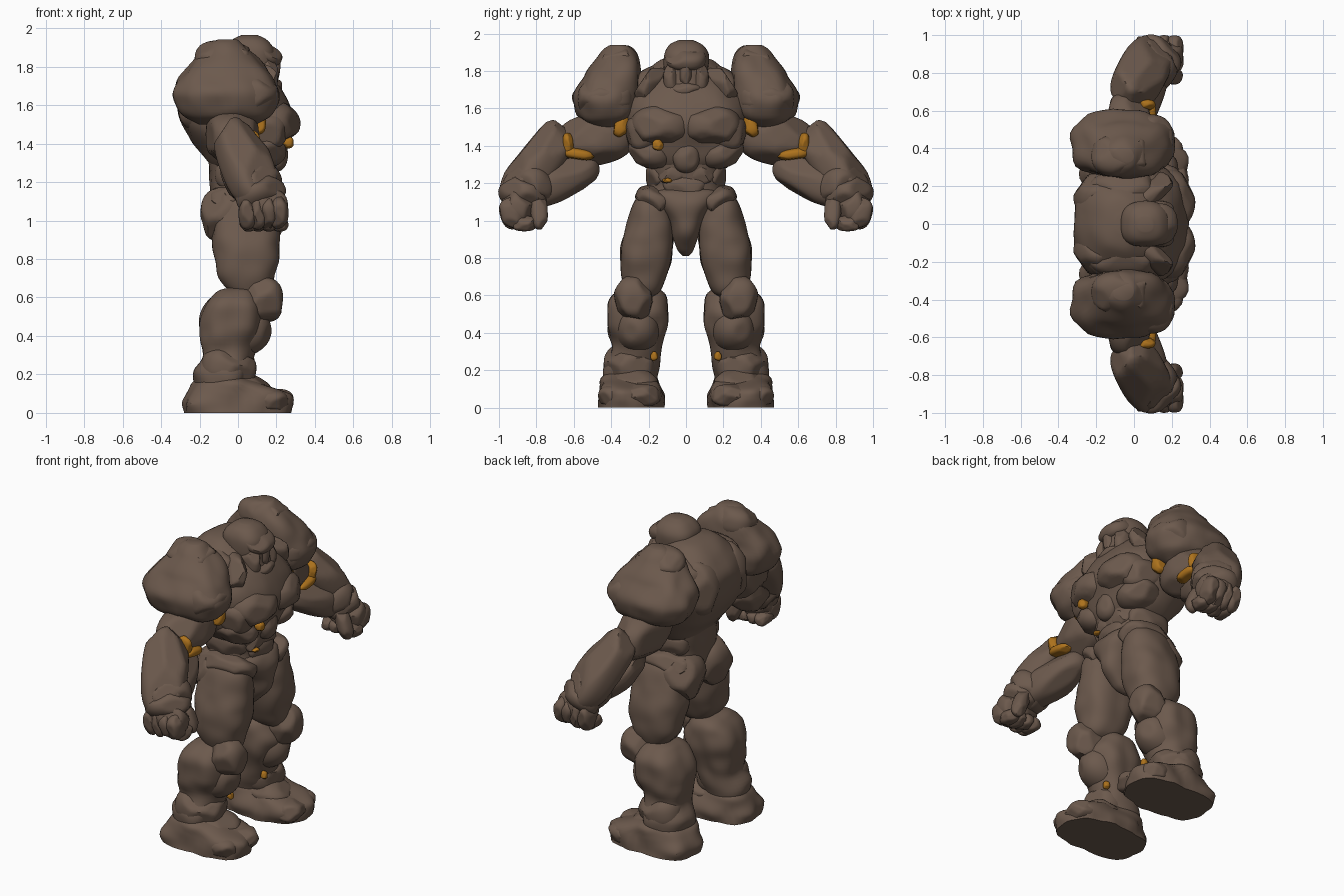
import bpy, bmesh, math, random
from mathutils import Vector, noise

random.seed(4)


def material(name, rgb):
    m = bpy.data.materials.new(name)
    m.diffuse_color = (*rgb, 1)
    return m


STONE = material("brown stone", (0.150, 0.101, 0.074))
GLOW = material("amber core", (0.42, 0.17, 0.012))


def finish(name, bm, mat, mirror):
    bmesh.ops.recalc_face_normals(bm, faces=bm.faces)
    me = bpy.data.meshes.new(name)
    bm.to_mesh(me)
    bm.free()
    me.materials.append(mat)
    ob = bpy.data.objects.new(name, me)
    bpy.context.collection.objects.link(ob)
    bpy.ops.object.select_all(action='DESELECT')
    ob.select_set(True)
    bpy.context.view_layer.objects.active = ob
    bpy.ops.object.shade_smooth_by_angle(angle=math.radians(40))
    if mirror:
        mod = ob.modifiers.new("mirror", 'MIRROR')
        mod.use_axis = (False, True, False)
        mod.use_mirror_merge = False
    return ob


def rock(name, loc, radii, axis=None, mirror=True, mat=STONE, power=2.6):
    """Rounded boulder with chipped flats; axis points its local z."""
    bm = bmesh.new()
    bmesh.ops.create_icosphere(bm, subdivisions=4, radius=1)
    flats = []
    for _ in range(12):
        n = Vector([random.gauss(0, 1) for _ in range(3)]).normalized()
        flats.append((n, random.uniform(0.88, 0.98)))
    turn = Vector(axis).to_track_quat('Z', 'Y') if axis else None
    for v in bm.verts:
        p = v.co / sum(abs(c) ** power for c in v.co) ** (1 / power)
        for n, h in flats:
            p *= min(1, h / max(p.dot(n), 0.01))
        p = Vector((p.x * radii[0], p.y * radii[1], p.z * radii[2]))
        if turn:
            p.rotate(turn)
        v.co = p + Vector(loc)
        v.co.z = max(v.co.z, 0)
    return finish(name, bm, mat, mirror)


def limb(name, a, b, r, r2=None, mirror=True):
    """Boulder stretched between two points."""
    a, b = Vector(a), Vector(b)
    return rock(name, (a + b) / 2, (r, r2 or r, (b - a).length / 2), b - a, mirror)


def loft(name, rows, mirror=True, power=2.5, rough=0.012, segs=40, steps=5):
    """Stacked rounded sections; each row is z, x0, x1, y0, y1 (or half width)."""
    rows = [Vector(r if len(r) == 5 else (*r[:3], -r[3], r[3])) for r in rows]
    fine = []
    for i in range(len(rows) - 1):
        p0, p1, p2 = rows[max(i - 1, 0)], rows[i], rows[i + 1]
        p3 = rows[min(i + 2, len(rows) - 1)]
        for k in range(steps):
            t = k / steps
            fine.append(0.5 * (2 * p1 + (p2 - p0) * t + (2 * p0 - 5 * p1 + 4 * p2 - p3) * t * t
                               + (3 * p1 - p0 - 3 * p2 + p3) * t ** 3))
    fine.append(rows[-1])
    bm = bmesh.new()
    rings = []
    for z, x0, x1, y0, y1 in fine:
        ring = []
        for s in range(segs):
            a = 2 * math.pi * s / segs
            c, d = math.cos(a), math.sin(a)
            k = (abs(c) ** power + abs(d) ** power) ** (-1 / power)
            off = Vector((c * k * (x1 - x0) / 2, d * k * (y1 - y0) / 2, 0))
            p = Vector(((x0 + x1) / 2, (y0 + y1) / 2, z)) + off
            p += off.normalized() * rough * (noise.noise(p * 9) - 0.2)
            ring.append(bm.verts.new(p))
        rings.append(ring)
    for lo, hi in zip(rings, rings[1:]):
        for s in range(segs):
            n = (s + 1) % segs
            bm.faces.new((lo[s], lo[n], hi[n], hi[s]))
    bm.faces.new(rings[0])
    bm.faces.new(rings[-1])
    return finish(name, bm, STONE, mirror)


# Torso
loft("chest_and_back", [(1.24, -.12, .15, .16), (1.32, -.17, .22, .26), (1.42, -.245, .26, .315),
                        (1.52, -.30, .29, .33), (1.62, -.32, .265, .33), (1.72, -.305, .20, .29),
                        (1.80, -.25, .12, .21), (1.86, -.17, .03, .14), (1.88, -.1, -.02, .05)], False)
loft("waist", [(.98, -.10, .15, .18), (1.10, -.14, .18, .22), (1.20, -.15, .19, .20),
               (1.32, -.16, .21, .22)], False)
rock("pectoral", (.16, .125, 1.51), (.17, .165, .12), (.1, 0, 1), power=2.2)
rock("side_pectoral", (.12, .225, 1.47), (.14, .1, .115), power=2.2)
rock("rib", (.12, .185, 1.365), (.13, .125, .085), (.1, -.3, 1), power=2.2)
rock("sternum_stone", (.2, 0, 1.345), (.06, .075, .09), mirror=False, power=2.2)
rock("upper_belly", (.13, .07, 1.25), (.07, .09, .075))
rock("lower_belly", (.13, .0, 1.17), (.075, .13, .085), mirror=False)
rock("side_belly", (.02, .14, 1.24), (.14, .075, .09))
rock("trapezius", (-.05, .15, 1.70), (.2, .12, .13), (0, .45, 1))
rock("back_slab", (-.165, .14, 1.63), (.135, .155, .18), (.25, 0, 1), power=2.2)

# Hips
rock("hip", (.04, .165, 1.105), (.185, .11, .08), (0, -.4, 1))
rock("buttock", (-.06, .135, 1.03), (.135, .14, .145))
loft("groin_plate", [(.81, .0, .08, .02), (.84, -.02, .14, .045), (.91, -.05, .21, .07),
                     (1.0, -.08, .24, .09), (1.09, -.05, .245, .15), (1.15, .02, .215, .17),
                     (1.18, .06, .16, .1)], False)

# Head
loft("head", [(1.62, .03, .20, .07), (1.68, .0, .21, .09), (1.75, -.04, .20, .105),
              (1.82, -.07, .20, .12), (1.89, -.07, .19, .12), (1.94, -.03, .15, .09),
              (1.965, .02, .10, .04)], False, rough=.006)
rock("brow", (.115, 0, 1.875), (.11, .12, .055), (.4, 0, 1), False)
rock("nose", (.185, 0, 1.79), (.034, .035, .085), (.05, 0, 1), False)
rock("cheek_guard", (.13, .075, 1.755), (.08, .047, .085))
rock("jaw", (.15, 0, 1.70), (.08, .09, .05), mirror=False)
rock("neck_collar", (.07, .165, 1.71), (.155, .055, .11), (.2, -.3, 1))

# Shoulders
loft("shoulder_boulder", [(1.50, -.20, .10, .36, .48), (1.55, -.30, .18, .27, .575),
                          (1.64, -.345, .215, .24, .61), (1.73, -.32, .195, .24, .575),
                          (1.80, -.26, .15, .24, .525), (1.87, -.205, .09, .25, .475),
                          (1.92, -.15, .03, .29, .44), (1.94, -.12, .0, .33, .41)], rough=.025)
rock("shoulder_front_lump", (.08, .43, 1.65), (.13, .15, .11))
rock("shoulder_top_lump", (-.07, .36, 1.845), (.155, .11, .09), (0, .2, 1))

# Arms
limb("upper_arm", (-.03, .28, 1.48), (-.03, .69, 1.39), .14, .14)
limb("forearm_outer", (-.04, .645, 1.52), (.12, .95, 1.08), .135, .115)
limb("forearm_inner", (-.04, .48, 1.31), (.11, .86, 1.12), .115, .1)
limb("wrist_cuff", (.05, .78, 1.26), (.13, .895, 1.10), .14, .125)
limb("wrist_band", (.08, .83, 1.20), (.15, .915, 1.07), .135, .115)
rock("palm", (.135, .895, 1.07), (.125, .09, .1))
for i in range(4):
    x = .05 + .055 * i
    rock(f"finger_{i + 1}", (x, .925, 1.04), (.047, .07, .085), (0, .3, 1))
    rock(f"fingertip_{i + 1}", (x + .003, .865, .985), (.045, .068, .042))
limb("thumb", (.16, .79, 1.14), (.235, .78, .955), .045)

# Legs
loft("thigh", [(.59, .03, .14, .18, .28), (.62, -.04, .17, .14, .32), (.70, -.10, .19, .10, .345),
               (.80, -.12, .215, .07, .355), (.90, -.135, .22, .06, .345), (1.0, -.12, .215, .07, .31),
               (1.1, -.08, .20, .09, .28), (1.16, .0, .15, .13, .23)])
rock("knee_cap", (.125, .28, .585), (.11, .105, .12))
loft("calf", [(.08, -.2, .04, .17, .42), (.2, -.235, .06, .15, .44), (.29, -.195, .08, .13, .405),
              (.4, -.20, .115, .10, .415), (.5, -.205, .145, .09, .425), (.58, -.17, .12, .10, .41),
              (.63, -.12, .09, .14, .37), (.65, -.06, .05, .2, .31)], rough=.02)
rock("shin_plate", (.015, .255, .42), (.12, .16, .13), (-.3, 0, 1), power=2.2)
rock("ankle_plate", (-.05, .30, .23), (.14, .145, .11), (.2, 0, 1))

# Feet
loft("sole", [(0, -.29, .28, .125, .475), (.05, -.295, .285, .12, .475), (.1, -.27, .265, .13, .465),
              (.15, -.24, .14, .15, .45), (.18, -.2, .06, .18, .42)], power=3, rough=.03)
rock("instep", (.05, .28, .13), (.13, .13, .075), (.35, 0, 1))
rock("toe_block", (.2, .235, .065), (.09, .1, .06))
rock("outer_toe_block", (.17, .385, .06), (.09, .085, .06))

# Glowing core showing in the joints
rock("elbow_core", (.062, .575, 1.355), (.055, .085, .03), (0, -.15, 1), mat=GLOW)
rock("elbow_core_strip", (.06, .63, 1.41), (.055, .028, .06), (0, .1, 1), mat=GLOW)
rock("armpit_core", (.1, .345, 1.505), (.045, .04, .06), (0, -.5, 1), mat=GLOW)
rock("ankle_core", (.065, .17, .275), (.02, .02, .025), mat=GLOW)
rock("chest_core", (.26, -.15, 1.405), (.03, .03, .03), mirror=False, mat=GLOW)
rock("belly_core", (.195, -.1, 1.215), (.02, .025, .012), mirror=False, mat=GLOW)
